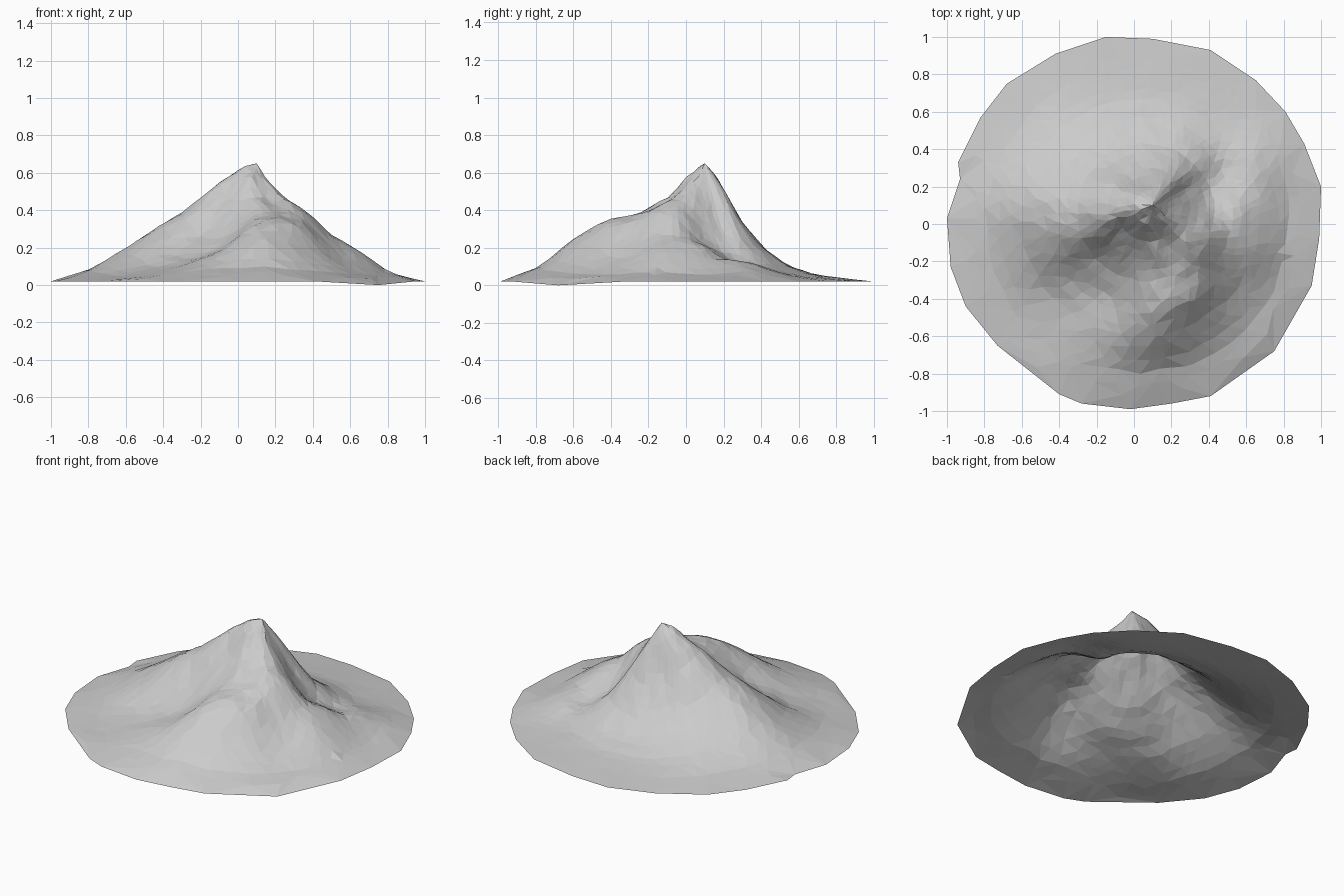
import bpy
import bmesh
import math
import random
from mathutils import Vector, noise, geometry

random.seed(7)
if "Cube" in bpy.data.objects:
    bpy.data.objects.remove(bpy.data.objects["Cube"], do_unlink=True)

SUMMIT = Vector((0.1, 0.1))
SUMMIT_HEIGHT, RIM_HEIGHT = 65, 2

# Slope profiles (height in hundredths) running from summit to rim,
# one per compass direction, counter-clockwise from +x
STATIONS = (0, .1, .2, .35, .5, .65, .8, 1)
SLOPES = (
    (50, 36, 22, 21, 14, 6), (50, 34, 18, 11, 13, 8),
    (54, 40, 22, 12, 7, 5), (55, 39, 22, 12, 6, 4),
    (54, 36, 20, 10, 6, 4), (54, 36, 20, 11, 6, 4),
    (55, 40, 24, 15, 9, 5), (59, 49, 33, 21, 13, 6),
    (61, 53, 39, 30, 19, 9), (60, 51, 38, 27, 15, 7),
    (57, 44, 27, 16, 9, 5), (56, 42, 27, 18, 14, 8),
    (55, 45, 36, 33, 24, 10), (55, 45, 38, 34, 19, 8),
    (56, 47, 40, 26, 14, 6), (52, 43, 34, 25, 17, 7),
)

# Irregular outline of the base
RIM = (
    (1, .2), (.99, -.08), (.95, -.33), (.75, -.68), (.41, -.92), (.2, -.96),
    (-.02, -.99), (-.28, -.96), (-.4, -.91), (-.73, -.65), (-.9, -.44),
    (-.98, -.23), (-1, .03), (-.93, .24), (-.94, .33), (-.82, .57),
    (-.68, .75), (-.42, .91), (-.15, 1), (.1, .99), (.41, .93),
    (.65, .77), (.81, .6), (.91, .43),
)


def rim_distance(direction):
    """Distance from the summit to the unit circle along a direction."""
    along = SUMMIT.dot(direction)
    return -along + math.sqrt(along * along + 1 - SUMMIT.length_squared)


def profile_height(slope, t):
    """Linear height along one slope profile."""
    heights = (SUMMIT_HEIGHT, *slope, RIM_HEIGHT)
    for i in range(len(STATIONS) - 1):
        if t <= STATIONS[i + 1]:
            f = (t - STATIONS[i]) / (STATIONS[i + 1] - STATIONS[i])
            return heights[i] + f * (heights[i + 1] - heights[i])
    return RIM_HEIGHT


def blend(a, b, c, d, f):
    """Catmull-Rom blend between b and c."""
    return b + f / 2 * (c - a + f * (2 * a - 5 * b + 4 * c - d
                                     + f * (3 * (b - c) + d - a)))


def terrain_height(point):
    """Blend neighbouring slope profiles and roughen the rock."""
    offset = point - SUMMIT
    if offset.length < 0.001:
        return SUMMIT_HEIGHT / 100
    t = min(1, offset.length / rim_distance(offset.normalized()))
    count = len(SLOPES)
    turn = math.atan2(offset.y, offset.x) / math.tau * count
    base = math.floor(turn)
    near = [profile_height(SLOPES[(base + k) % count], t) for k in (-1, 0, 1, 2)]
    height = blend(*near, turn - base) / 100
    rough = noise.noise(Vector((point.x, point.y, 0)) * 9)
    rough += noise.noise(Vector((point.x, point.y, 1)) * 22) / 2
    return max(0.015, height + rough * 0.035 * height ** 0.6 * (1 - t))


# Scatter points on jittered rings, denser near the summit
points = [Vector(p) for p in RIM]
rim_count = len(points)
points.append(SUMMIT.copy())
RINGS = 20
for ring in range(1, RINGS):
    t = 0.94 * (ring / (RINGS - 1)) ** 1.25
    count = min(56, 8 + ring * 5)
    for k in range(count):
        angle = (k + random.uniform(-.35, .35) + ring % 2 / 2) / count * math.tau
        direction = Vector((math.cos(angle), math.sin(angle)))
        reach = t * random.uniform(.975, 1.01) * rim_distance(direction)
        point = SUMMIT + direction * reach
        if point.length < 0.93:
            points.append(point)

# Triangulate inside the outline and lift to the terrain height
outline = list(range(rim_count))[::-1]
flat, _, triangles, *_ = geometry.delaunay_2d_cdt(points, [], [outline], 1, 1e-5)

bm = bmesh.new()
verts = []
for p in flat:
    on_rim = any((p - Vector(r)).length < 0.001 for r in RIM)
    z = RIM_HEIGHT / 100 if on_rim else terrain_height(p)
    verts.append(bm.verts.new((p.x, p.y, z)))
for tri in triangles:
    bm.faces.new([verts[i] for i in tri])

# Lowest corner of the rim touches the ground
corner = min(bm.verts, key=lambda v: (v.co.xy - Vector(RIM[3])).length)
corner.co.z = 0
bm.normal_update()
for face in bm.faces:
    if face.normal.z < 0:
        face.normal_flip()

mesh = bpy.data.meshes.new("mountain")
bm.to_mesh(mesh)
bm.free()

# Single plain rock colour
rock = bpy.data.materials.new("rock_grey")
rock.use_nodes = True
GREY = (0.6, 0.6, 0.6, 1)
rock.diffuse_color = GREY
rock.node_tree.nodes["Principled BSDF"].inputs["Base Color"].default_value = GREY
mesh.materials.append(rock)

mountain = bpy.data.objects.new("mountain", mesh)
bpy.context.scene.collection.objects.link(mountain)
